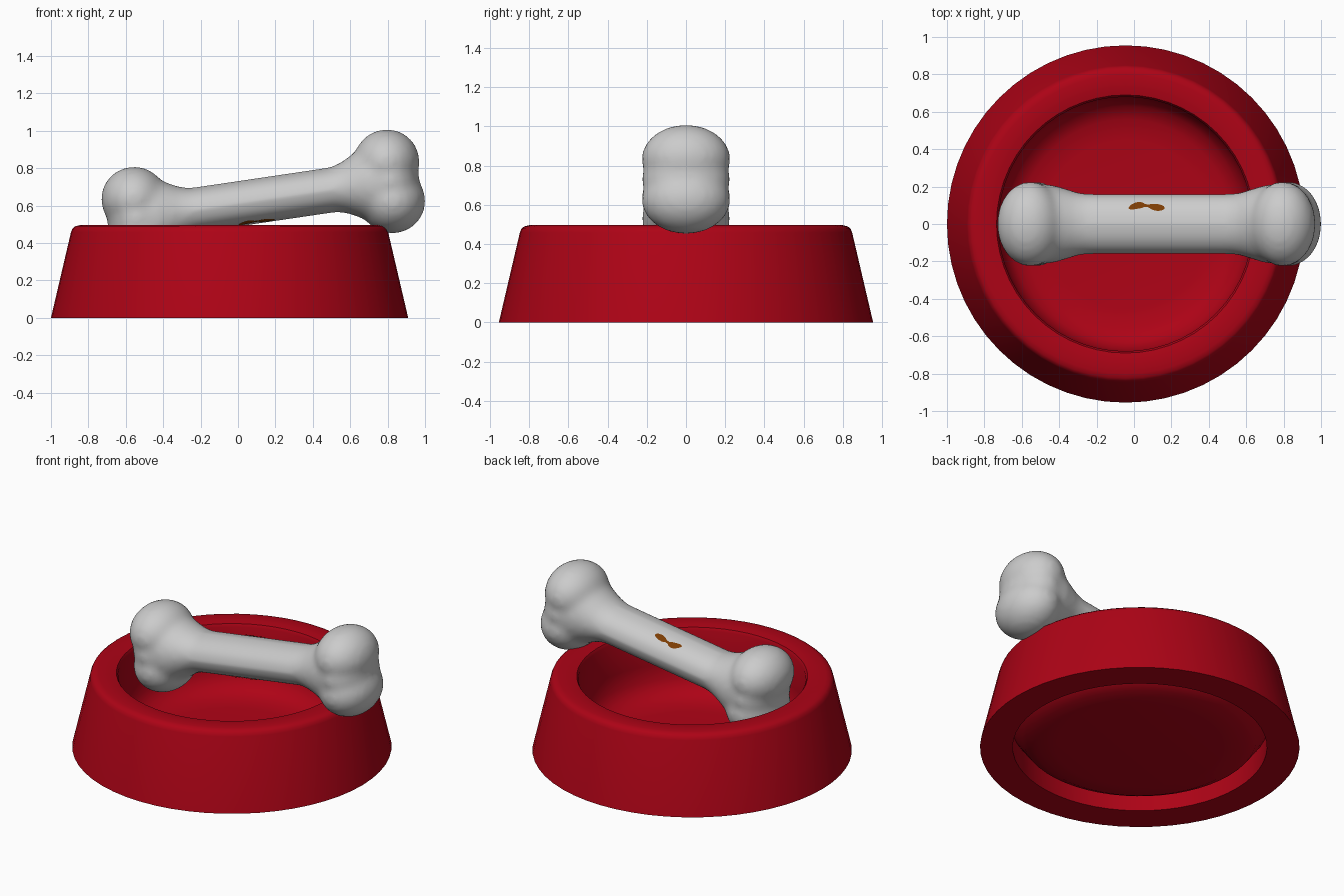
import bpy, bmesh
from math import sin, cos, pi, sqrt, radians
from mathutils import Matrix

if "Cube" in bpy.data.objects:
    bpy.data.objects.remove(bpy.data.objects["Cube"])


def material(name, color):
    mat = bpy.data.materials.new(name)
    mat.diffuse_color = color
    mat.use_nodes = True
    mat.node_tree.nodes["Principled BSDF"].inputs["Base Color"].default_value = mat.diffuse_color
    return mat


def make_object(name, bm, mat=None):
    bmesh.ops.recalc_face_normals(bm, faces=bm.faces)
    mesh = bpy.data.meshes.new(name)
    bm.to_mesh(mesh)
    bm.free()
    obj = bpy.data.objects.new(name, mesh)
    bpy.context.collection.objects.link(obj)
    if mat:
        mesh.materials.append(mat)
    bpy.ops.object.select_all(action='DESELECT')
    obj.select_set(True)
    bpy.context.view_layer.objects.active = obj
    bpy.ops.object.shade_smooth_by_angle(angle=radians(40))
    return obj


def bridge(bm, a, b):
    n = len(a)
    for i in range(n):
        bm.faces.new((a[i], a[(i + 1) % n], b[(i + 1) % n], b[i]))


red = material("bowl_red", (0.42, 0.001, 0.008, 1))
brown = material("mark_brown", (0.20, 0.045, 0.001, 1))

# Bowl: closed profile turned round the z axis, from inner floor to underside
profile = [(0.45, 0.048), (0.56, 0.06), (0.63, 0.095), (0.67, 0.16),
           (0.685, 0.26), (0.68, 0.47), (0.69, 0.488), (0.73, 0.495),
           (0.80, 0.496), (0.825, 0.49), (0.84, 0.478), (0.848, 0.458),
           (0.955, 0.0), (0.76, 0.0), (0.77, 0.16), (0.745, 0.125),
           (0.70, 0.065), (0.63, 0.028), (0.50, 0.015)]
SEG = 56
bm = bmesh.new()
rings = [[bm.verts.new((r * cos(2 * pi * i / SEG), r * sin(2 * pi * i / SEG), z))
          for i in range(SEG)] for r, z in profile]
for a, b in zip(rings, rings[1:]):
    bridge(bm, a, b)
bm.faces.new(rings[0])
bm.faces.new(rings[-1])
bowl = make_object("bowl", bm, red)
bowl.location = (-0.045, 0, 0)

# Bone: flared shaft and knobbed ends, fused by remeshing
half = [(0.38, 0.16, 0.12), (0.44, 0.168, 0.138), (0.51, 0.19, 0.175),
        (0.57, 0.208, 0.21), (0.64, 0.215, 0.20)]
stations = [(-u, y, z) for u, y, z in reversed(half)] + half
bm = bmesh.new()
rings = [[bm.verts.new((u, y * cos(2 * pi * i / 32), z * sin(2 * pi * i / 32)))
          for i in range(32)] for u, y, z in stations]
for a, b in zip(rings, rings[1:]):
    bridge(bm, a, b)
bm.faces.new(rings[0])
bm.faces.new(rings[-1])
for sx in (-1, 1):
    # upper and lower knob, plus a filler that softens the crease between them
    for z, radii in ((0.105, (0.177, 0.228, 0.175)), (-0.105, (0.177, 0.228, 0.175)),
                     (0, (0.160, 0.226, 0.17))):
        bmesh.ops.create_uvsphere(
            bm, u_segments=24, v_segments=16, radius=1,
            matrix=Matrix.Translation((0.683 * sx, 0, z)) @ Matrix.Diagonal((*radii, 1)))
bone = make_object("bone", bm)
remesh = bone.modifiers.new("fuse", 'REMESH')
remesh.mode = 'VOXEL'
remesh.voxel_size = 0.02
remesh.use_smooth_shade = True
soften = bone.modifiers.new("soften", 'SMOOTH')
soften.factor = 0.5
soften.iterations = 10

# Marks: wavy twin-oval patch on the shaft, repeated on the opposite side
bm = bmesh.new()
N, M = 32, 4
for s, shift in ((1, 0), (-1, -0.018)):
    grid = []
    for i in range(N + 1):
        t = i / N
        u = -0.15 + 0.195 * t
        oval = 1 - ((abs(t - 0.5) - 0.27) / 0.23) ** 2
        width = max(0.018 * sqrt(max(oval, 0)), 0.007 if 0.1 < t < 0.9 else 0.002)
        mid = 0.086 + 0.012 * sin(pi * t) + 0.005 * sin(2 * pi * t) + shift
        row = []
        for j in range(M + 1):
            y = mid + width * (2 * j / M - 1)
            z = 0.12 * sqrt(1 - (y / 0.16) ** 2) + 0.003
            row.append(bm.verts.new((u, s * y, s * z)))
        grid.append(row)
    for a, b in zip(grid, grid[1:]):
        for j in range(M):
            bm.faces.new((a[j], b[j], b[j + 1], a[j + 1]))
marks = make_object("bone_marks", bm, brown)

# Rest the bone on the rim at a tilt
for obj in (bone, marks):
    obj.location = (0.135, 0, 0.63)
    obj.rotation_euler = (0, radians(-8.4), 0)
